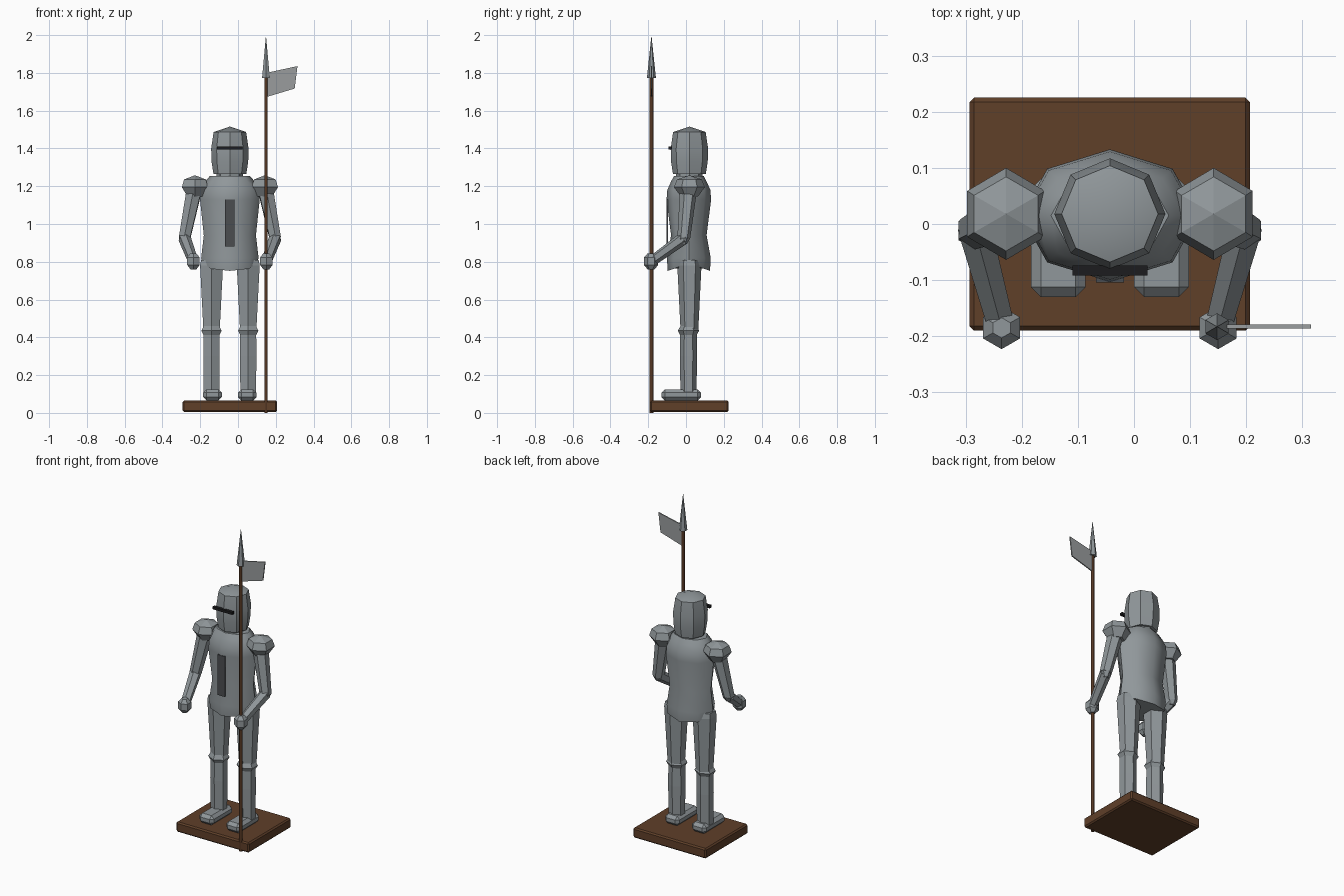
import bpy, bmesh, math
from mathutils import Vector

if "Cube" in bpy.data.objects:
    bpy.data.objects.remove(bpy.data.objects["Cube"])

CX = -0.043  # centre line of the figure


def material(name, rgb):
    m = bpy.data.materials.new(name)
    m.diffuse_color = (*rgb, 1)
    m.use_nodes = True
    m.node_tree.nodes["Principled BSDF"].inputs["Base Color"].default_value = m.diffuse_color
    return m


STEEL = material("steel", (0.28, 0.31, 0.325))
DARK = material("dark steel", (0.07, 0.075, 0.08))
BLACK = material("black", (0.012, 0.012, 0.013))
WOOD = material("wood", (0.115, 0.05, 0.022))
POLE = material("pole wood", (0.09, 0.038, 0.017))
PENNANT = material("pennant grey", (0.32, 0.335, 0.34))


def finish(name, bm, mat, smooth=None):
    bmesh.ops.recalc_face_normals(bm, faces=bm.faces)
    me = bpy.data.meshes.new(name)
    bm.to_mesh(me)
    bm.free()
    me.materials.append(mat)
    ob = bpy.data.objects.new(name, me)
    bpy.context.collection.objects.link(ob)
    if smooth:
        bpy.ops.object.select_all(action='DESELECT')
        ob.select_set(True)
        bpy.context.view_layer.objects.active = ob
        bpy.ops.object.shade_smooth_by_angle(angle=math.radians(smooth))
    return ob


def lathe(name, centre, rings, sides, mat, smooth=None, lift=0):
    """Stack of elliptical rings (z, rx, ry), first vertex on +y; lift raises the sides of the first ring."""
    bm = bmesh.new()
    loops = []
    for k, (z, rx, ry) in enumerate(rings):
        if rx == 0:
            loops.append([bm.verts.new((centre[0], centre[1], z))])
            continue
        loop = []
        for i in range(sides):
            a = 2 * math.pi * i / sides
            up = lift * abs(math.sin(a)) ** 4 if k == 0 else 0
            loop.append(bm.verts.new((centre[0] + rx * math.sin(a),
                                      centre[1] + ry * math.cos(a), z + up)))
        loops.append(loop)
    for lo, hi in zip(loops, loops[1:]):
        for i in range(sides):
            j = (i + 1) % sides
            if len(hi) == 1:
                bm.faces.new((lo[i], lo[j], hi[0]))
            elif len(lo) == 1:
                bm.faces.new((lo[0], hi[j], hi[i]))
            else:
                bm.faces.new((lo[i], lo[j], hi[j], hi[i]))
    for loop in (loops[0], loops[-1]):
        if len(loop) > 1:
            bm.faces.new(loop)
    return finish(name, bm, mat, smooth)


def limb(name, a, b, ra, rb, sides, mat):
    """Tapered prism from a to b."""
    a, b = Vector(a), Vector(b)
    bm = bmesh.new()
    bmesh.ops.create_cone(bm, cap_ends=True, segments=sides, radius1=ra, radius2=rb,
                          depth=(b - a).length)
    rot = (b - a).to_track_quat('Z', 'Y').to_matrix()
    for v in bm.verts:
        v.co = rot @ v.co + (a + b) / 2
    return finish(name, bm, mat)


def box(name, lo, hi, mat, bevel=0):
    bm = bmesh.new()
    bmesh.ops.create_cube(bm, size=1)
    for v in bm.verts:
        v.co = [(l + h) / 2 + c * (h - l) for l, h, c in zip(lo, hi, v.co)]
    if bevel:
        bmesh.ops.bevel(bm, geom=bm.edges[:], offset=bevel, segments=1, affect='EDGES')
    return finish(name, bm, mat)


# Base
box("base", (-0.293, -0.19, 0.004), (0.207, 0.225, 0.066), WOOD, 0.008)

# Torso, neck and helmet
lathe("torso", (CX, 0.015), [(0.752, 0.145, 0.112), (0.82, 0.152, 0.116), (0.94, 0.138, 0.094),
                             (1.13, 0.158, 0.118), (1.18, 0.154, 0.114), (1.225, 0.132, 0.094),
                             (1.255, 0.105, 0.078)], 8, STEEL, 50, lift=0.045)
lathe("neck", (CX, 0.018), [(1.22, 0.07, 0.07), (1.3, 0.07, 0.07)], 8, STEEL)
lathe("helmet", (CX, 0.018), [(1.265, 0.087, 0.087), (1.33, 0.097, 0.097), (1.4, 0.099, 0.099),
                              (1.487, 0.086, 0.086), (1.516, 0, 0)], 8, STEEL, 30)
box("visor_slit", (-0.11, -0.092, 1.395), (0.024, -0.074, 1.411), BLACK)
box("chest_plate", (-0.068, -0.104, 0.88), (-0.018, -0.095, 1.13), DARK)

# Arms and legs, one of each per side
for side, s in (("left", -1), ("right", 1)):
    shoulder = (CX + s * 0.185, 0.015, 1.2)
    elbow = (CX + s * 0.24, -0.012, 0.925)
    hand = (CX + s * 0.193, -0.185, 0.8)
    lathe(side + "_pauldron", (CX + s * 0.185, 0.018),
          [(1.145, 0.045, 0.045), (1.195, 0.08, 0.082), (1.236, 0.066, 0.066), (1.258, 0, 0)],
          6, STEEL, 20)
    limb(side + "_upper_arm", shoulder, elbow, 0.046, 0.034, 6, STEEL)
    lathe(side + "_elbow", elbow[:2], [(0.895, 0.018, 0.018), (0.925, 0.034, 0.034),
                                      (0.955, 0.018, 0.018)], 6, STEEL)
    limb(side + "_forearm", elbow, hand, 0.034, 0.027, 6, STEEL)
    lathe(side + "_hand", hand[:2], [(0.76, 0.018, 0.018), (0.783, 0.038, 0.038),
                                    (0.823, 0.038, 0.038), (0.845, 0.018, 0.018)], 6, STEEL)

    x = CX + s * 0.097
    lathe(side + "_thigh", (x, 0.018), [(0.44, 0.05, 0.047), (0.78, 0.07, 0.064),
                                       (0.81, 0.064, 0.058)], 6, STEEL)
    lathe(side + "_knee", (x, 0.013), [(0.4, 0.042, 0.038), (0.435, 0.062, 0.056),
                                      (0.468, 0.042, 0.038)], 6, STEEL)
    lathe(side + "_shin", (x, 0.013), [(0.1, 0.048, 0.042), (0.3, 0.05, 0.046),
                                      (0.42, 0.049, 0.044)], 6, STEEL)
    fx = CX + s * 0.092
    box(side + "_foot", (fx - 0.049, -0.13, 0.066), (fx + 0.049, 0.08, 0.125), STEEL, 0.018)

# Spear with pennant
PX, PY = 0.148, -0.183
lathe("spear_pole", (PX, PY), [(0.0, 0.01, 0.01), (1.79, 0.01, 0.01)], 6, POLE, 65)
lathe("spear_tip", (PX, PY), [(1.772, 0.024, 0.024), (2.0, 0, 0)], 6, STEEL)

bm = bmesh.new()
outline = [(0.15, 1.672), (0.3, 1.717), (0.315, 1.836), (0.15, 1.8)]
face = bm.faces.new([bm.verts.new((x, PY - 0.003, z)) for x, z in outline])
out = bmesh.ops.extrude_face_region(bm, geom=[face])
for v in out["geom"]:
    if isinstance(v, bmesh.types.BMVert):
        v.co.y += 0.007
finish("pennant", bm, PENNANT)
